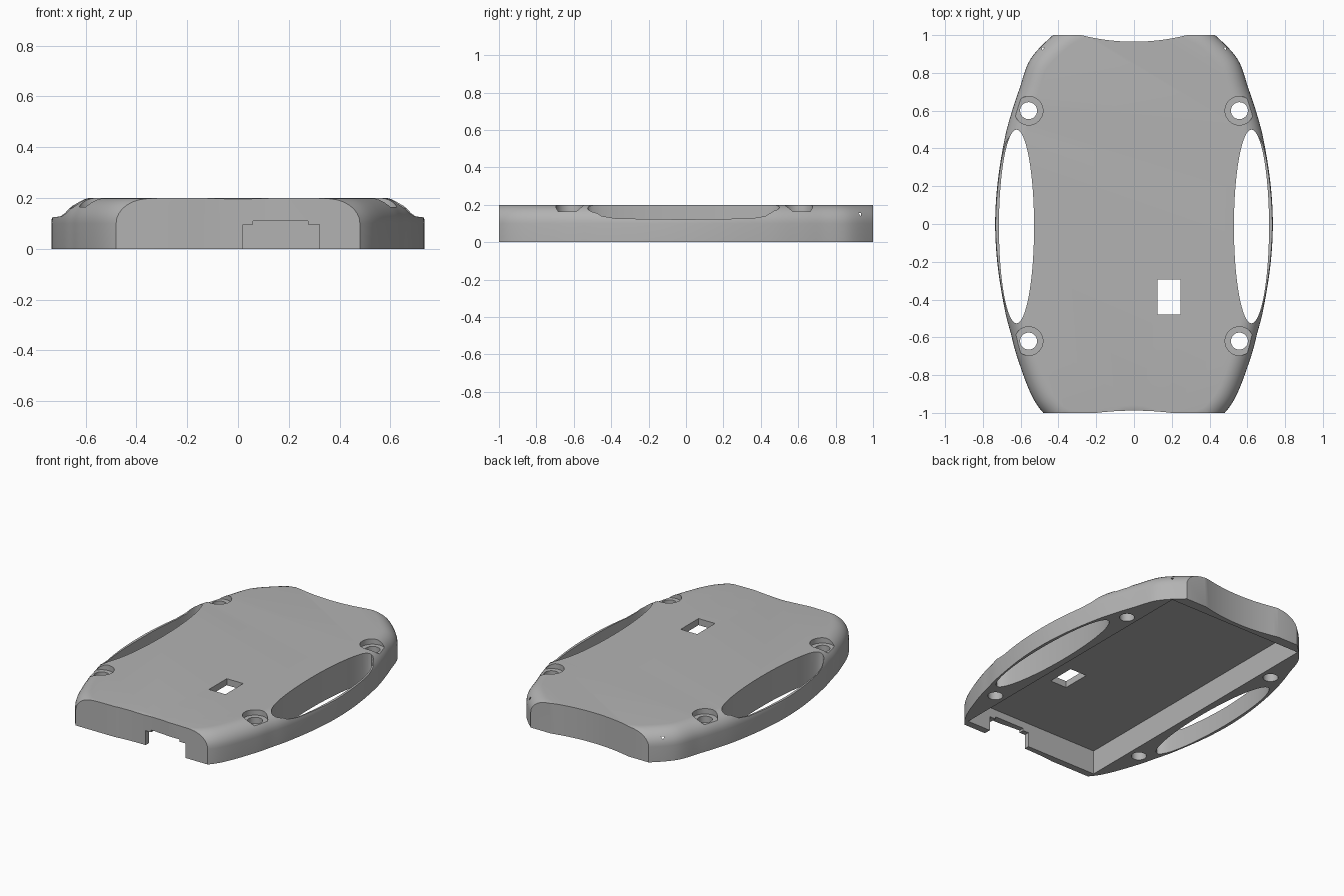
import bpy, bmesh, math
from mathutils import Vector

old = bpy.data.objects.get("Cube")
if old:
    bpy.data.objects.remove(old, do_unlink=True)

HEIGHT, FILLET = 0.2, 0.1

grey = bpy.data.materials.new("plain grey")
grey.use_nodes = True
colour = (0.45, 0.45, 0.45, 1)
grey.diffuse_color = colour
grey.node_tree.nodes["Principled BSDF"].inputs["Base Color"].default_value = colour


def loft(name, rings):
    """Closed solid from a stack of equally long rings."""
    bm = bmesh.new()
    loops = [[bm.verts.new(p) for p in ring] for ring in rings]
    n = len(loops[0])
    for a, b in zip(loops, loops[1:]):
        for i in range(n):
            j = (i + 1) % n
            bm.faces.new((a[i], a[j], b[j], b[i]))
    bm.faces.new(loops[0][::-1])
    bm.faces.new(loops[-1])
    bmesh.ops.recalc_face_normals(bm, faces=bm.faces)
    mesh = bpy.data.meshes.new(name)
    bm.to_mesh(mesh)
    bm.free()
    mesh.materials.append(grey)
    obj = bpy.data.objects.new(name, mesh)
    bpy.context.collection.objects.link(obj)
    return obj


def smooth_loop(pts, steps=6):
    """Closed Catmull-Rom curve through the points."""
    out = []
    n = len(pts)
    for i in range(n):
        a, b, c, d = (Vector(pts[(i + k) % n]) for k in (-1, 0, 1, 2))
        for s in range(steps):
            t = s / steps
            out.append(0.5 * (2 * b + (c - a) * t + (2 * a - 5 * b + 4 * c - d) * t ** 2
                              + (3 * b - a - 3 * c + d) * t ** 3))
    return out


def inset(loop, dist):
    out = []
    for i, p in enumerate(loop):
        t = (loop[(i + 1) % len(loop)] - loop[i - 1]).normalized()
        out.append(p + Vector((-t.y, t.x)) * dist)
    return out


def cut(target, cutter):
    """Subtract the cutter from the target and remove it."""
    cutter.hide_render = True
    mod = target.modifiers.new("cut", "BOOLEAN")
    mod.operation = "DIFFERENCE"
    mod.solver = "EXACT"
    mod.object = cutter
    bpy.context.view_layer.objects.active = target
    bpy.ops.object.modifier_apply(modifier=mod.name)
    bpy.data.objects.remove(cutter, do_unlink=True)


def prism(pts, lo, hi):
    return loft("cutter", [[(x, y, z) for x, y in pts] for z in (lo, hi)])


def box(x0, x1, y0, y1, z0, z1):
    return prism([(x0, y0), (x1, y0), (x1, y1), (x0, y1)], z0, z1)


def ellipse(cx, cy, rx, ry, n):
    return [(cx + rx * math.cos(i * math.tau / n), cy + ry * math.sin(i * math.tau / n))
            for i in range(n)]


# Body: barrel outline with a rounded top edge
half = [(0, -1.06), (.2, -1.1), (.38, -1.075), (.48, -1), (.55, -.89), (.62, -.7),
        (.652, -.58), (.685, -.45), (.722, -.22), (.735, 0), (.722, .22), (.685, .45),
        (.645, .6), (.605, .72), (.55, .87), (.44, .99), (.34, 1.06), (.2, 1.1), (0, 1.09)]
outline = smooth_loop(half + [(-x, y) for x, y in half[-2:0:-1]])
rings = [[(p.x, p.y, 0) for p in outline]]
for k in range(9):
    a = k / 8 * math.pi / 2
    z = HEIGHT - FILLET + FILLET * math.sin(a)
    rings.append([(p.x, p.y, z) for p in inset(outline, FILLET * (1 - math.cos(a)))])
body = loft("cover_body", rings)

# Trim both ends with a shallow hollow in the middle
for side, width, depth in ((-1, .2, .012), (1, .28, .035)):
    hollow = [(width * t / 10, side * (1 - depth * (1 - (t / 10) ** 2)))
              for t in range(-10, 11)]
    cut(body, prism([(-1, side)] + hollow + [(1, side), (1, side * 1.5), (-1, side * 1.5)],
                    -.1, .3))

# Underside pocket, front connector notch and top window
cut(body, box(-.487, .487, -.955, .935, -.1, .157))
cut(body, box(.02, .32, -1.1, -.9, -.1, .095))
cut(body, box(.06, .275, -1.1, -.9, .05, .11))
cut(body, box(.125, .245, -.48, -.295, -.1, .3))

# Side grip openings with a lowered outer rim
rim = [(1, .205), (.95, .172), (.85, .14), (.7, .127), (0, .122)]
rim = rim + [(-t, z) for t, z in rim[-2::-1]]
profile = [(-.013 + t * .515, z) for t, z in rim] + [(-.528, .3), (.502, .3)]
for side in (-1, 1):
    cut(body, prism(ellipse(side * .622, -.013, .093, .513, 64), -.1, .3))
    cut(body, loft("cutter", [[(side * x, y, z) for y, z in profile] for x in (.622, .8)]))

# Counterbored screw holes
for side in (-1, 1):
    for y in (-.62, .6):
        cut(body, prism(ellipse(side * .558, y, .045, .045, 32), -.1, .3))
        cut(body, prism(ellipse(side * .558, y, .076, .076, 32), .165, .3))

# Smooth curved walls, keep cut edges crisp
bpy.ops.object.select_all(action="DESELECT")
body.select_set(True)
bpy.context.view_layer.objects.active = body
bpy.ops.object.shade_smooth_by_angle(angle=math.radians(30))
